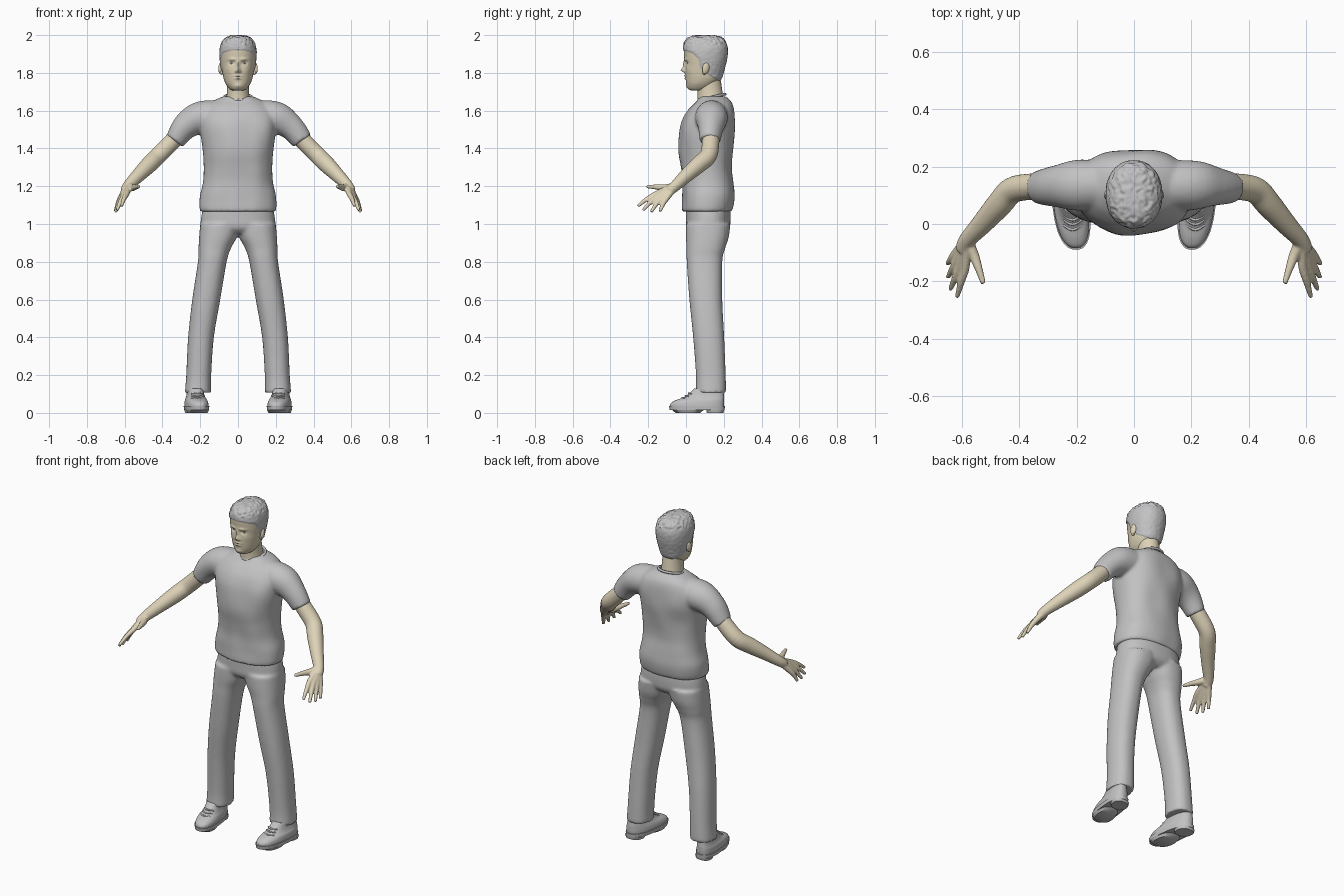
import bpy, bmesh, math
from mathutils import Vector, noise

cube = bpy.data.objects.get("Cube")
if cube:
    bpy.data.objects.remove(cube, do_unlink=True)


def material(name, rgb):
    m = bpy.data.materials.new(name)
    m.use_nodes = True
    m.diffuse_color = (*rgb, 1)
    for node in m.node_tree.nodes:
        if node.type == 'BSDF_PRINCIPLED':
            node.inputs["Base Color"].default_value = (*rgb, 1)
    return m


GREY = material("cloth grey", (0.54, 0.54, 0.55))
SKIN = material("skin beige", (0.73, 0.65, 0.48))


def spline(rows, steps):
    """Smooth curve through rows of any length."""
    out = []
    last = len(rows) - 1
    for i in range(last):
        p = [rows[max(0, min(last, i + k))] for k in (-1, 0, 1, 2)]
        for k in range(steps):
            t = k / steps
            out.append([b + 0.5 * t * (c - a + t * (2*a - 5*b + 4*c - d + t * (3*(b - c) + d - a)))
                        for a, b, c, d in zip(*p)])
    return out + [list(rows[last])]


def skin_rings(bm, rings):
    loops = [[bm.verts.new(p) for p in ring] for ring in rings]
    n = len(loops[0])
    for a, b in zip(loops, loops[1:]):
        for i in range(n):
            j = (i + 1) % n
            bm.faces.new((a[i], a[j], b[j], b[i]))
    bm.faces.new(loops[0][::-1])
    bm.faces.new(loops[-1])


def ring(c, u, v, n, e=2.0):
    pts = []
    for i in range(n):
        a = 2 * math.pi * i / n
        x, y = math.cos(a), math.sin(a)
        x = math.copysign(abs(x) ** (2 / e), x)
        y = math.copysign(abs(y) ** (2 / e), y)
        pts.append(c + u * x + v * y)
    return pts


def stack(bm, rows, s=1, n=48, steps=6, e=2.3):
    """Level rings; each row is z, x from, x to, y from, y to."""
    rings = []
    for z, x0, x1, y0, y1 in spline(rows, steps):
        c = Vector((s * (x0 + x1) / 2, (y0 + y1) / 2, z))
        rings.append(ring(c, Vector(((x1 - x0) / 2, 0, 0)), Vector((0, (y1 - y0) / 2, 0)), n, e))
    skin_rings(bm, rings)


def tube(bm, rows, s=1, n=20, steps=5):
    """Round rings across a path; each row is x, y, z, radius."""
    pts = spline(rows, steps)
    cs = [Vector((s * p[0], p[1], p[2])) for p in pts]
    rings = []
    for i, c in enumerate(cs):
        t = (cs[min(i + 1, len(cs) - 1)] - cs[max(i - 1, 0)]).normalized()
        side = t.cross(Vector((0, 0, 1))).normalized()
        rings.append(ring(c, side * pts[i][3], side.cross(t) * pts[i][3], n))
    skin_rings(bm, rings)


def even(rows):
    return [(z, -w, w, y0, y1) for z, w, y0, y1 in rows]


def finish(bm, name, mats, voxel=0, smooth=3):
    bmesh.ops.recalc_face_normals(bm, faces=bm.faces)
    me = bpy.data.meshes.new(name)
    bm.to_mesh(me)
    bm.free()
    for m in mats:
        me.materials.append(m)
    ob = bpy.data.objects.new(name, me)
    bpy.context.collection.objects.link(ob)
    bpy.ops.object.select_all(action='DESELECT')
    ob.select_set(True)
    bpy.context.view_layer.objects.active = ob
    bpy.ops.object.shade_smooth_by_angle(angle=math.radians(50))
    if voxel:
        r = ob.modifiers.new("blend", 'REMESH')
        r.mode, r.voxel_size, r.use_smooth_shade = 'VOXEL', voxel, True
        f = ob.modifiers.new("soften", 'SMOOTH')
        f.factor, f.iterations = 0.5, smooth
    return ob


SIDES = (1, -1)

# Shirt: torso and sleeves blended, with soft folds
bm = bmesh.new()
stack(bm, even([(1.065, .198, -.02, .238), (1.09, .203, -.022, .247), (1.15, .2, -.02, .256),
                (1.22, .184, -.018, .252), (1.3, .181, -.026, .243), (1.4, .188, -.036, .25),
                (1.5, .2, -.032, .26), (1.57, .2, -.008, .258), (1.62, .175, .025, .25),
                (1.65, .135, .055, .236), (1.675, .08, .075, .212)]), n=64)
for s in SIDES:
    tube(bm, [(.1, .135, 1.57, .085), (.2, .135, 1.562, .086), (.28, .132, 1.515, .07),
              (.338, .128, 1.44, .055)], s, n=32)
for v in bm.verts:
    fold = noise.noise(Vector((v.co.x * 9, v.co.y * 9, v.co.z * 6)))
    v.co += Vector((v.co.x * .02, (v.co.y - .12) * .07, 0)) * fold
finish(bm, "shirt", [GREY], .009, 4)

# Collar band
bpy.ops.mesh.primitive_torus_add(location=(0, .137, 1.672), rotation=(.22, 0, 0), major_radius=.072,
                                 minor_radius=.007, major_segments=48, minor_segments=10)
collar = bpy.context.object
collar.name = "collar"
collar.data.materials.append(GREY)
bpy.ops.object.shade_smooth()

# Trousers: hips and two legs blended
bm = bmesh.new()
stack(bm, even([(.95, .12, .03, .2), (.98, .19, .003, .23), (1.03, .196, 0, .237), (1.1, .18, 0, .235)]))
for s in SIDES:
    stack(bm, [(1.0, -.02, .2, 0, .235), (.93, .006, .206, 0, .226), (.87, .038, .209, .003, .207),
               (.8, .06, .212, .004, .192), (.6, .094, .242, .018, .192), (.4, .128, .264, .038, .202),
               (.2, .142, .274, .053, .21), (.108, .143, .281, .052, .212)], s)
finish(bm, "trousers", [GREY], .009, 4)

# Arms and hands
bm = bmesh.new()
WRIST = (.583, -.058, 1.2)
FINGERS = [((.588, -.15, 1.163), (.617, -.255, 1.095)),
           ((.606, -.145, 1.148), (.64, -.228, 1.073)),
           ((.617, -.128, 1.138), (.648, -.185, 1.063)),
           ((.624, -.105, 1.133), (.65, -.138, 1.067))]
for s in SIDES:
    tube(bm, [(.3, .13, 1.49, .045), (.36, .13, 1.425, .046), (.425, .117, 1.36, .046),
              (.47, .068, 1.315, .045), (.53, 0, 1.255, .037), (*WRIST, .029),
              (.597, -.09, 1.175, .026)], s)
    for knuckle, tip in FINGERS:
        mid = [(a + b) / 2 for a, b in zip(knuckle, tip)]
        mid[2] += .006
        tube(bm, [(*WRIST, .021), (*knuckle, .0155), (*mid, .0125), (*tip, .0085)], s, n=12)
    tube(bm, [(*WRIST, .021), (.56, -.105, 1.192), (.54, -.16, 1.194), (.525, -.21, 1.195)]
         and [(*WRIST, .021), (.56, -.105, 1.192, .019), (.54, -.16, 1.196, .0135),
              (.525, -.208, 1.198, .009)], s, n=12)
finish(bm, "arms_and_hands", [SKIN], .0055, 2)

# Neck
bm = bmesh.new()
stack(bm, even([(1.63, .07, .06, .205), (1.68, .06, .062, .196), (1.74, .057, .06, .187),
                (1.8, .06, .07, .178)]), e=2)
finish(bm, "neck", [SKIN])

# Head: skull loft with pressed and raised features and cropped hair
bm = bmesh.new()
stack(bm, even([(1.706, .025, .03, .09), (1.715, .044, .012, .13), (1.74, .064, .003, .158),
                (1.77, .076, -.002, .185), (1.8, .082, -.005, .195), (1.84, .089, -.005, .206),
                (1.88, .094, -.009, .215), (1.92, .094, -.012, .218), (1.95, .087, -.009, .212),
                (1.975, .072, .003, .198), (1.99, .048, .03, .172), (1.996, .01, .085, .115)]),
      n=128, steps=8, e=2.15)
# Features: side offset, height, width, tallness, push
FEATURES = [(0, 1.815, .011, .012, -.021), (0, 1.842, .008, .022, -.011), (.012, 1.808, .006, .006, -.007),
            (.03, 1.872, .02, .007, -.006), (.033, 1.853, .014, .009, .01), (0, 1.784, .019, .004, -.006),
            (0, 1.77, .016, .005, -.007), (0, 1.731, .02, .012, -.006), (.05, 1.82, .02, .02, -.003)]


def in_hair(p):
    line = [(-.1, 1.92), (-.01, 1.92), (.035, 1.905), (.065, 1.875), (.08, 1.825), (.12, 1.79),
            (.185, 1.75), (.4, 1.75)]
    for (y0, z0), (y1, z1) in zip(line, line[1:]):
        if y0 <= p.y < y1:
            return p.z > z0 + (z1 - z0) * (p.y - y0) / (y1 - y0)
    return False


bm.normal_update()
for f in bm.faces:
    f.material_index = int(in_hair(f.calc_center_median()))
for v in bm.verts:
    if v.co.y < .09:
        v.co.y += sum(d * math.exp(-((abs(v.co.x) - x) / w) ** 2 - ((v.co.z - z) / h) ** 2)
                      for x, z, w, h, d in FEATURES)
    if all(f.material_index for f in v.link_faces):
        rough = .006 if v.co.z > 1.95 else .0015
        v.co += v.normal * (.004 + rough * noise.noise(v.co * 70))
        v.co.z = min(v.co.z, 2.0)
head_points = [v.co.copy() for v in bm.verts if v.co.y < .09]
finish(bm, "head", [SKIN, GREY])


def ball(name, loc, scale, mat, rot=(0, 0, 0)):
    bpy.ops.mesh.primitive_uv_sphere_add(segments=24, ring_count=12, radius=1, location=loc, rotation=rot)
    ob = bpy.context.object
    ob.name, ob.scale = name, scale
    ob.data.materials.append(mat)
    bpy.ops.object.shade_smooth()


# Eyes and ears
for s, side in zip(SIDES, ("left", "right")):
    eye = min(head_points, key=lambda p: (p.x - s * .034) ** 2 + (p.z - 1.852) ** 2)
    ball(side + "_eye", eye + Vector((0, .003, 0)), (.011, .006, .0045), GREY)
    ball(side + "_ear", (s * .092, .105, 1.825), (.011, .019, .031), SKIN, (-.2, 0, s * .3))
    ball(side + "_ear_lobe", (s * .088, .097, 1.802), (.008, .01, .012), SKIN)

# Shoes: upper, welted sole, tread, heel and laces, toes turned slightly in
for s, side in zip(SIDES, ("left", "right")):
    parts = {
        "shoe_upper": [(.03, .16, .28, -.085, .2), (.052, .161, .279, -.08, .202), (.068, .165, .276, -.052, .202),
                       (.08, .17, .27, -.018, .202), (.1, .176, .264, .012, .2), (.13, .18, .262, .045, .198)],
        "shoe_sole": [(.014, .158, .282, -.086, .204), (.036, .156, .284, -.09, .206)],
        "shoe_tread": [(0, .168, .272, -.055, .075), (.016, .16, .28, -.075, .095)],
        "shoe_heel": [(0, .172, .268, .11, .198), (.016, .168, .272, .107, .202)]}
    for name, rows in parts.items():
        bm = bmesh.new()
        stack(bm, rows, s, steps=4 if name == "shoe_upper" else 1, e=2.4)
        for v in bm.verts:
            v.co.x += s * .12 * (v.co.y - .06)
        finish(bm, f"{side}_{name}", [GREY])
    bm = bmesh.new()
    for y, z in ((-.02, .08), (-.002, .091), (.014, .103)):
        tube(bm, [(.182, y + .016, z - .003, .004), (.214, y, z, .005), (.246, y + .016, z - .003, .004)], s, n=8)
    finish(bm, f"{side}_shoe_laces", [GREY])
